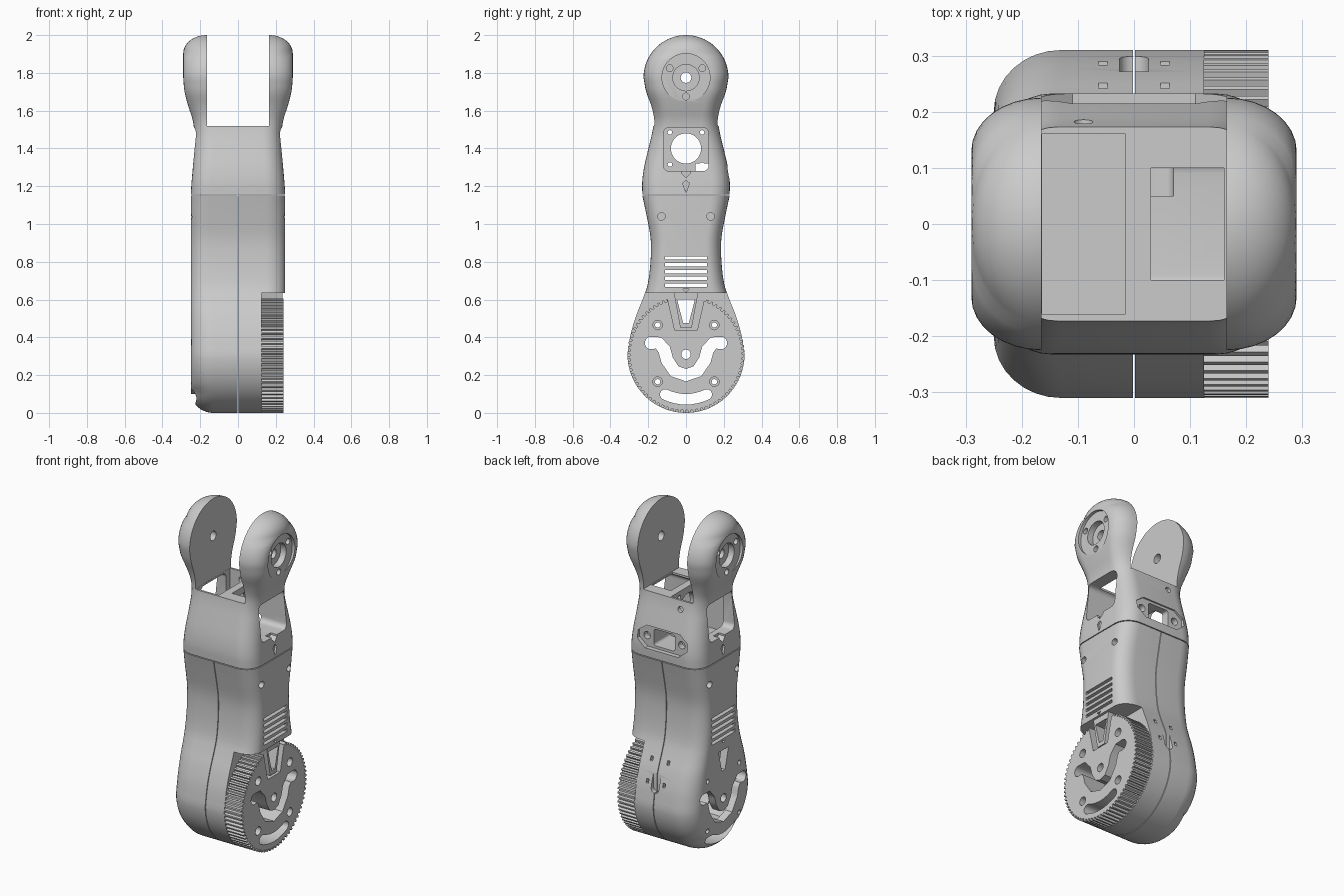
import bpy, bmesh
from math import sin, cos, pi, sqrt, hypot, radians

if "Cube" in bpy.data.objects:
    bpy.data.objects.remove(bpy.data.objects["Cube"])

grey = bpy.data.materials.new("matte_grey")
grey.use_nodes = True
grey.diffuse_color = (0.6, 0.6, 0.6, 1)
grey.node_tree.nodes["Principled BSDF"].inputs["Base Color"].default_value = (0.6, 0.6, 0.6, 1)


def loft(name, rings):
    """Skin a closed solid over rings of equal point count."""
    bm = bmesh.new()
    rows = [[bm.verts.new(p) for p in ring] for ring in rings]
    n = len(rows[0])
    for low, high in zip(rows, rows[1:]):
        for i in range(n):
            j = (i + 1) % n
            bm.faces.new((low[i], low[j], high[j], high[i]))
    bm.faces.new(rows[0][::-1])
    bm.faces.new(rows[-1])
    bmesh.ops.recalc_face_normals(bm, faces=bm.faces)
    mesh = bpy.data.meshes.new(name)
    bm.to_mesh(mesh)
    bm.free()
    mesh.materials.append(grey)
    obj = bpy.data.objects.new(name, mesh)
    bpy.context.collection.objects.link(obj)
    return obj


def prism(name, pts, a, b, axis="x"):
    """Extrude a flat outline from a to b along x or y."""
    place = (lambda t, p: (t, p[0], p[1])) if axis == "x" else (lambda t, p: (p[0], t, p[1]))
    return loft(name, [[place(t, p) for p in pts] for t in (a, b)])


def rect(u0, u1, v0, v1):
    return [(u0, v0), (u1, v0), (u1, v1), (u0, v1)]


def circle(u, v, r, n=32):
    return [(u + r * cos(2 * pi * i / n), v + r * sin(2 * pi * i / n)) for i in range(n)]


def round_rect(u, v, w, h, r):
    pts = []
    for k, (su, sv) in enumerate(((1, 1), (-1, 1), (-1, -1), (1, -1))):
        for i in range(6):
            a = (k + i / 5) * pi / 2
            pts.append((u + su * (w - r) + r * cos(a), v + sv * (h - r) + r * sin(a)))
    return pts


def band(path, w):
    """Outline of a round-ended slot of half width w along a path."""
    def direction(i):
        p, q = path[max(i - 1, 0)], path[min(i + 1, len(path) - 1)]
        d = hypot(q[0] - p[0], q[1] - p[1])
        return (q[0] - p[0]) / d, (q[1] - p[1]) / d
    out = []
    for i, p in enumerate(path):
        t = direction(i)
        out.append((p[0] + t[1] * w, p[1] - t[0] * w))
    for sign, end in ((1, len(path) - 1), (-1, 0)):
        t = direction(end)
        for k in range(1, 8):
            c, s = sign * w * cos(pi * k / 8 - pi / 2), sign * w * sin(pi * k / 8 - pi / 2)
            out.append((path[end][0] + t[0] * c - t[1] * s, path[end][1] + t[1] * c + t[0] * s))
        if sign == 1:
            for i in range(len(path) - 1, -1, -1):
                t = direction(i)
                out.append((path[i][0] - t[1] * w, path[i][1] + t[0] * w))
    return out


def cut(obj, cutter, keep=False):
    mod = obj.modifiers.new("cut", "BOOLEAN")
    mod.operation, mod.solver, mod.object = "DIFFERENCE", "EXACT", cutter
    bpy.context.view_layer.objects.active = obj
    bpy.ops.object.modifier_apply(modifier=mod.name)
    if not keep:
        bpy.data.objects.remove(cutter)


def drill(objs, pts, a, b, axis="x"):
    for obj in objs:
        cut(obj, prism("cutter", pts, a, b, axis))


def section(z, hx, hy, rx, ry):
    """Horizontal rounded rectangle with elliptical corners."""
    rx, ry = max(rx, 0.003), min(max(ry, 0.002), hy * 0.95)
    pts = []
    for k, (sx, sy) in enumerate(((1, 1), (-1, 1), (-1, -1), (1, -1))):
        for i in range(9):
            a = (k + i / 8) * pi / 2
            pts.append((sx * (hx - rx) + rx * cos(a), sy * (hy - ry) + ry * sin(a), z))
    return pts


def spline(keys, steps=4):
    """Smooth the list of section keys."""
    out = []
    slope = []
    for i in range(len(keys)):
        p, q = keys[max(i - 1, 0)], keys[min(i + 1, len(keys) - 1)]
        slope.append([(b - a) / (q[0] - p[0]) for a, b in zip(p, q)])
    for i in range(len(keys) - 1):
        p, q, h = keys[i], keys[i + 1], keys[i + 1][0] - keys[i][0]
        for s in range(steps):
            t = s / steps
            out.append([a * (2*t**3 - 3*t*t + 1) + m * h * (t**3 - 2*t*t + t) + b * (3*t*t - 2*t**3)
                        + n * h * (t**3 - t*t) for a, b, m, n in zip(p, q, slope[i], slope[i + 1])])
    return out + [list(keys[-1])]


def dome(cz, sign, R, flat, inner, depth):
    """Sections of a disc with a rounded rim, from its middle to its tip."""
    out = []
    for i in range(1, 19):
        d = R * sin(pi / 2 * min(i / 18, 0.992))
        x = depth * sqrt(max(0, 1 - (max(d - flat, 0) / (R - flat)) ** 2))
        hy = sqrt(R * R - d * d)
        out.append([cz + sign * d, inner + x, hy, x, hy - sqrt(max(0, flat * flat - d * d))])
    return out


# Lower housing: rounded disc end rising into a waisted shell
ZC, ZH = 0.31, 1.775
low = dome(ZC, -1, 0.31, 0.2, 0.13, 0.12)[::-1] + spline([
    (ZC, .25, .31, .12, .11), (.42, .25, .292, .12, .11), (.52, .25, .262, .115, .1),
    (.6, .25, .23, .11, .09), (.68, .25, .203, .1, .08), (.8, .25, .188, .1, .08),
    (.92, .25, .187, .1, .08), (1.05, .25, .21, .1, .085), (1.15, .25, .231, .1, .1)])
lower = loft("lower_housing", [section(*s) for s in low])
drill([lower], rect(-1, 1, -0.1, 0.635), 0.125, 0.4)
cavity = loft("cavity", [section(z, hx - .045, hy - .04, rx, ry) for z, hx, hy, rx, ry in low if .08 < z < 1.11])
drill([cavity], rect(-1, 1, 0, 0.68), 0.085, 0.4)
cut(lower, cavity)

# Gear ring on the left side, with a notch for the pointer
teeth, profile = 72, []
for i in range(teeth):
    for f, r in ((0, .296), (.35, .296), (.5, .31), (.85, .31)):
        a = 2 * pi * (i + f) / teeth
        profile.append((r * cos(a), ZC + r * sin(a)))
gear = prism("gear_disc", profile, 0.125, 0.24)
drill([gear], [(-.06, .44), (.06, .44), (.11, .66), (-.11, .66)], 0.1, 0.3)
pointer = prism("pointer", [(-.03, .45), (.03, .45), (.065, .637), (-.065, .637)], 0.12, 0.235)

# Openings running through the disc end
half = [(.185, .37), (.145, .37), (.115, .335), (.1, .28), (.06, .22)]
smile = [(-y, z) for y, z in half] + [(0, .2)] + half[::-1]
drill([lower, gear], band(smile, .033), -0.4, 0.4)
drill([lower, gear], band([(.11 * i / 4, .072 + .025 * (i / 4) ** 2) for i in range(-4, 5)], .028), -0.4, 0.4)
drill([lower, pointer], [(-.015, .475), (.015, .475), (.047, .6), (-.047, .6)], -0.4, 0.4)
drill([lower, gear], circle(0, ZC, .025), -0.4, 0.4)
for y in (-.15, .15):
    for z in (.165, .465):
        drill([gear], circle(y, z, .025, 20), 0.2, 0.4)
        drill([lower, gear], circle(y, z, .014, 16), -0.4, 0.4)

# Vents, screw holes and centre seam of the lower housing
for i in range(5):
    drill([lower], rect(-.11, .11, .667 + .036 * i, .685 + .036 * i), -0.4, 0.4)
for s in (-1, 1):
    for y in (-.13, .13):
        drill([lower], circle(y, 1.04, .02, 20), s * .21, s * .4)
    for x in (s * .055,):
        for z in (.44, .56):
            drill([lower], rect(x - .008, x + .008, z - .012, z + .012), .18, .4, "y")
drill([lower], band([(0, .41), (0, .6)], .026), .272, .4, "y")
drill([lower], rect(-.002, .002, -.1, 1.2), -0.5, 0.5, "y")

# Upper housing: collar, neck and two rounded fork arms
up = spline([
    (1.155, .25, .231, .1, .1), (1.22, .246, .232, .1, .1), (1.3, .239, .222, .1, .1),
    (1.4, .232, .199, .1, .1), (1.48, .231, .18, .1, .1), (1.55, .24, .171, .1, .09),
    (1.62, .262, .183, .11, .09), (1.7, .283, .211, .12, .095), (ZH, .29, .225, .125, .095)])
up += dome(ZH, 1, 0.225, 0.13, 0.165, 0.125)
upper = loft("fork_housing", [section(*s) for s in up])
drill([upper], rect(-.165, .165, 1.52, 2.1), -0.5, 0.5, "y")

# Motor pockets, side windows and mounting plate
drill([upper], rect(-.16, .16, 1.22, 1.6), -0.164, -0.015)
drill([upper], rect(-.1, .1, 1.4, 1.6), 0.03, 0.16)
window = round_rect(0, 1.395, .12, .115, .03)
drill([upper], window, -0.4, -0.1)
drill([upper], window, 0.03, 0.4)
drill([upper], circle(0, 1.4, .08, 40), -0.1, 0.1)
for y in (-.085, .085):
    for z in (1.315, 1.485):
        drill([upper], circle(y, z, .012, 16), -0.05, 0.1)

# Joint seats and alignment marks on both outer sides
drill([upper], circle(0, ZH, .028), -0.4, 0.4)
for s in (-1, 1):
    drill([upper], circle(0, ZH, .127, 48), s * .272, s * .4)
    drill([upper], circle(0, ZH, .07, 40), s * .235, s * .4)
    for k in range(3):
        a = radians(30 + 120 * k)
        drill([upper], circle(.1 * cos(a), ZH + .1 * sin(a), .018, 20), s * .22, s * .4)
    drill([upper], [(0, 1.165), (.018, 1.215), (0, 1.232), (-.018, 1.215)], s * .235, s * .4)
    drill([upper], [(0, 1.245), (.025, 1.27), (.025, 1.29), (-.025, 1.29), (-.025, 1.27)], s * .2, s * .4)
    drill([lower], [(0, .64), (.016, .655), (-.016, .655)], s * .24, s * .4)

# Rear socket with screw ears, and rear cable hole
port = [(-.165, 1.25), (-.11, 1.205), (.11, 1.205), (.165, 1.25),
        (.165, 1.295), (.11, 1.335), (-.11, 1.335), (-.165, 1.295)]
drill([upper], port, .205, .4, "y")
drill([upper], round_rect(0, 1.27, .07, .05, .015), .05, .4, "y")
for x in (-.115, .115):
    drill([upper], circle(x, 1.27, .022, 20), .17, .4, "y")
drill([upper], circle(-.09, 1.47, .017, 20), .1, .4, "y")

# Smooth shading with crisp edges
bpy.ops.object.select_all(action="DESELECT")
for obj in (lower, upper, gear, pointer):
    obj.select_set(True)
bpy.context.view_layer.objects.active = lower
bpy.ops.object.shade_smooth_by_angle(angle=radians(30))
